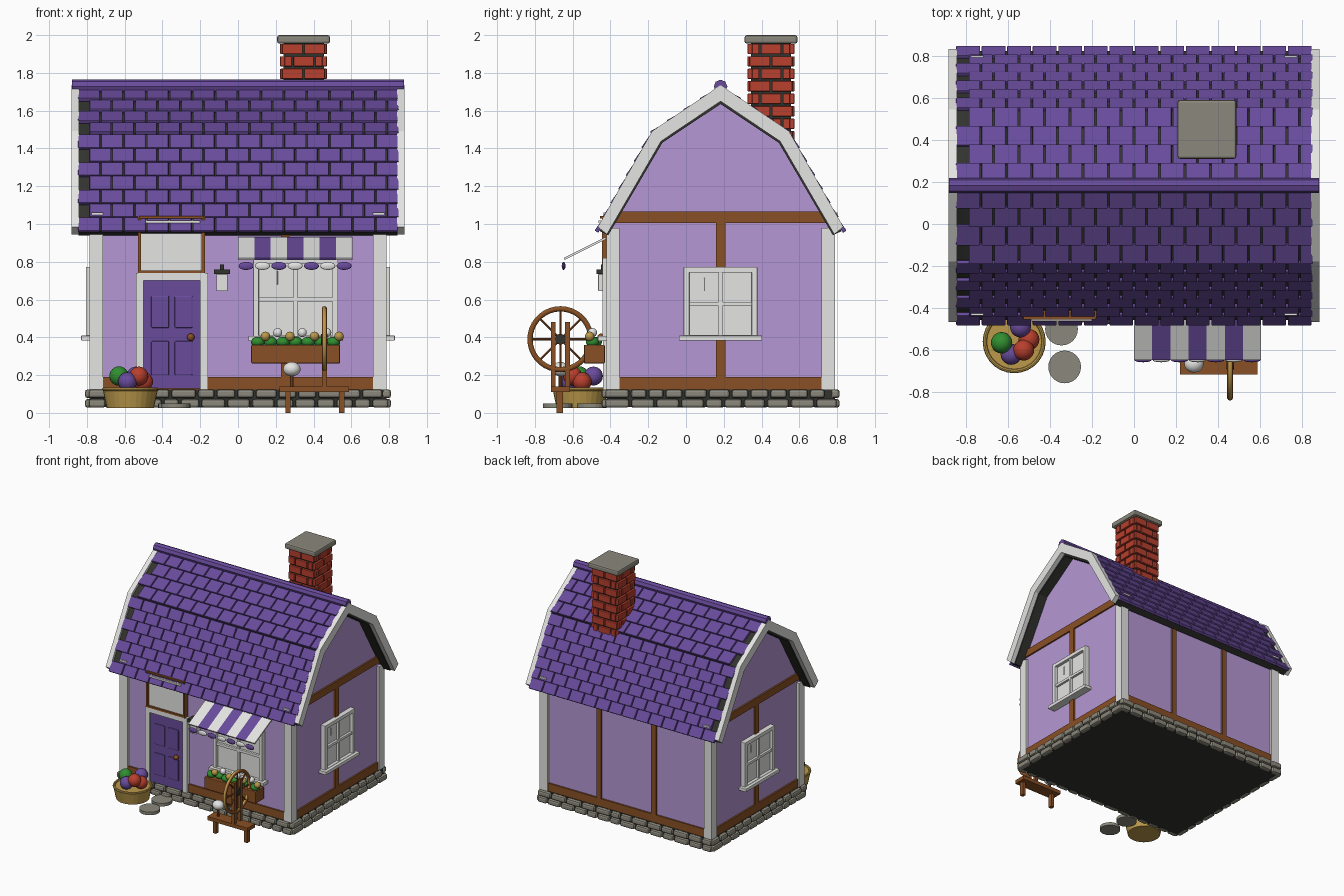
import bpy, bmesh, math, random
from mathutils import Matrix, Vector

if "Cube" in bpy.data.objects:
    bpy.data.objects.remove(bpy.data.objects["Cube"])

random.seed(4)
YC = 0.183  # centre line of the house


def material(name, rgb):
    m = bpy.data.materials.new(name)
    m.diffuse_color = (*rgb, 1)
    m.use_nodes = True
    m.node_tree.nodes["Principled BSDF"].inputs["Base Color"].default_value = m.diffuse_color
    return m


PURPLE = material("purple", (0.14, 0.07, 0.33))
LAVENDER = material("lavender", (0.46, 0.31, 0.66))
WHITE = material("white", (0.78, 0.78, 0.77))
BROWN = material("brown", (0.25, 0.08, 0.018))
RED = material("brick red", (0.48, 0.05, 0.026))
STONE = material("stone grey", (0.26, 0.25, 0.20))
DARK = material("dark grey", (0.032, 0.034, 0.028))
GOLD = material("gold", (0.50, 0.32, 0.07))
GREEN = material("green", (0.03, 0.27, 0.03))


def finish(name, bm, mat, bevel=0.0, smooth=False):
    bmesh.ops.recalc_face_normals(bm, faces=bm.faces)
    for f in bm.faces:
        f.smooth = smooth
    me = bpy.data.meshes.new(name)
    bm.to_mesh(me)
    bm.free()
    me.materials.append(mat)
    ob = bpy.data.objects.new(name, me)
    bpy.context.collection.objects.link(ob)
    if bevel:
        mod = ob.modifiers.new("bevel", 'BEVEL')
        mod.width, mod.segments = bevel, 2
    return ob


def boxes(name, mat, items, bevel=0.0, M=Matrix()):
    """Each item: x0, x1, y0, y1, z0, z1 and optionally a matrix."""
    bm = bmesh.new()
    for it in items:
        x0, x1, y0, y1, z0, z1 = it[:6]
        L = it[6] if len(it) > 6 else Matrix()
        T = Matrix.Translation(((x0 + x1) / 2, (y0 + y1) / 2, (z0 + z1) / 2))
        S = Matrix.Diagonal((x1 - x0, y1 - y0, z1 - z0, 1))
        bmesh.ops.create_cube(bm, size=1, matrix=M @ L @ T @ S)
    return finish(name, bm, mat, bevel)


def balls(name, mat, centres, radius):
    bm = bmesh.new()
    r = radius if isinstance(radius, tuple) else (radius,) * 3
    for c in centres:
        bmesh.ops.create_uvsphere(bm, u_segments=20, v_segments=12, radius=1,
                                  matrix=Matrix.Translation(c) @ Matrix.Diagonal((*r, 1)))
    return finish(name, bm, mat, smooth=True)


def rods(name, mat, pairs, r1, r2=None, sides=24):
    bm = bmesh.new()
    for a, b in pairs:
        a, b = Vector(a), Vector(b)
        R = (b - a).to_track_quat('Z', 'Y').to_matrix().to_4x4()
        bmesh.ops.create_cone(bm, cap_ends=True, segments=sides, radius1=r1, radius2=r2 or r1,
                              depth=(b - a).length, matrix=Matrix.Translation((a + b) / 2) @ R)
    return finish(name, bm, mat)


def prism(name, mat, half, x0, x1, inner=None):
    """Extrude along x a (distance, z) half profile mirrored about the centre line."""
    full = lambda h: [(YC - d, z) for d, z in reversed(h)] + [(YC + d, z) for d, z in h[1:]]
    pts = full(half) + (full(inner)[::-1] if inner else [])
    bm = bmesh.new()
    f = bm.faces.new([bm.verts.new((x0, y, z)) for y, z in pts])
    ext = bmesh.ops.extrude_face_region(bm, geom=[f])
    bmesh.ops.translate(bm, vec=(x1 - x0, 0, 0), verts=[v for v in ext["geom"] if isinstance(v, bmesh.types.BMVert)])
    return finish(name, bm, mat)


# Walls, gables and timber
prism("walls", LAVENDER, [(0, 1.65), (0.318, 1.44), (0.585, 0.96), (0.585, 0.12)], -0.765, 0.765)
boxes("corner_posts", WHITE, [(x - 0.035, x + 0.035, y - 0.035, y + 0.035, 0.125, 0.98)
                              for x in (-0.75, 0.75) for y in (YC - 0.57, YC + 0.57)])
timber = []
for s in (-1, 1):
    x, y = s * 0.768, YC + s * 0.588
    timber += [(x - .01, x + .01, YC - 0.54, YC + 0.54, 0.125, 0.19),
               (x - .01, x + .01, YC - 0.57, YC + 0.57, 1.005, 1.065),
               (x - .01, x + .01, YC - 0.025, YC + 0.025, 0.19, 1.005),
               (-0.72, 0.72, y - .01, y + .01, 0.125, 0.19)]
    timber += [(p - 0.022, p + 0.022, y - .01, y + .01, 0.19, 0.98) for p in (-0.25, 0.25)]
boxes("timber_beams", BROWN, timber)

# Foundation with two courses of stones
boxes("foundation_core", DARK, [(-0.785, 0.785, YC - 0.605, YC + 0.605, 0.03, 0.125)])
stones = []
for z in (0.028, 0.079):
    for turn, half, out in ((0, 0.78, 0.605), (1, 0.60, 0.785), (2, 0.78, 0.605), (3, 0.60, 0.785)):
        M = Matrix.Translation((0, YC, 0)) @ Matrix.Rotation(turn * math.pi / 2, 4, 'Z')
        p = -half - 0.01
        while p < half - 0.04:
            q = min(p + random.uniform(0.075, 0.13), half + 0.015)
            stones.append((p, q, -out - 0.025, -out + 0.02, z, z + 0.045, M))
            p = q + 0.012
boxes("foundation_stones", STONE, stones, 0.013)

# Gambrel roof: dark slab, shingles, gable trim and ridge
ROOF = [(0, 1.71), (0.352, 1.475), (0.64, 0.962)]
prism("roof_slab", DARK, ROOF, -0.845, 0.845, [(0, 1.635), (0.308, 1.43), (0.595, 0.94)])
shingles = []
for s in (-1, 1):
    row = 0
    for (a, b), n in zip(((ROOF[2], ROOF[1]), (ROOF[1], ROOF[0])), (7, 4)):
        L = math.dist(a, b)
        up = Vector((0, s * (b[0] - a[0]) / L, (b[1] - a[1]) / L))
        nor = Vector((0, s * up.z, abs(up.y)))
        for i in range(n):
            c = Vector((0, YC + s * a[0], a[1])) + up * (L / n * i)
            M = Matrix.Translation(c) @ Matrix((Vector((1, 0, 0)), up, nor)).transposed().to_4x4()
            M = M @ Matrix.Rotation(-0.10, 4, 'X')
            x = -0.85 + 0.06 * (row % 2)
            while x < 0.82:
                shingles.append((x + .004, min(x + 0.1175, 0.85), -0.012, L / n - 0.012, 0.002, 0.024, M))
                x += 0.1214
            row += 1
boxes("roof_shingles", PURPLE, shingles, 0.004)
for s, side in ((-1, "left"), (1, "right")):
    prism(side + "_gable_trim", WHITE, [(0, 1.735), (0.362, 1.492), (0.65, 0.985)], s * 0.842, s * 0.882,
          [(0, 1.65), (0.315, 1.438), (0.602, 0.945)])
rods("ridge_cap", PURPLE, [((-0.88, YC, 1.728), (0.88, YC, 1.728))], 0.036, sides=8)
boxes("roof_clips", WHITE, [(x - .03, x + .03, YC + s * 0.607 - .012, YC + s * 0.607 + .012, 1.045, 1.062)
                            for x in (-0.745, 0.745) for s in (-1, 1)])

# Chimney: mortar core, staggered bricks, stone cap
CX, CY = 0.347, 0.45
boxes("chimney_core", DARK, [(CX - .107, CX + .107, CY - .107, CY + .107, 1.3, 1.96)])
bricks = []
for r in range(10):
    z = 1.30 + r * 0.066
    for t in range(4):
        M = Matrix.Translation((CX, CY, 0)) @ Matrix.Rotation(t * math.pi / 2, 4, 'Z')
        cuts = [-0.118, 0, 0.118] if (r + t) % 2 else [-0.105, -0.058, 0.058, 0.105]
        bricks += [(a + .005, b - .005, -0.124, -0.10, z + .006, z + .06, M) for a, b in zip(cuts, cuts[1:])]
boxes("chimney_bricks", RED, bricks, 0.004)
boxes("chimney_cap", STONE, [(CX - .14, CX + .14, CY - .14, CY + .14, 1.955, 2.0)], 0.012)


# Windows, built facing front and turned to each wall
def window(name, M, w, h):
    a, b, t = w / 2, h / 2, 0.03
    items = [(-a, a, -0.015, 0.01, -b, b), (-a, -a + t, -0.04, 0, -b, b), (a - t, a, -0.04, 0, -b, b),
             (-a, a, -0.04, 0, b - t, b), (-a, a, -0.04, 0, -b, -b + t),
             (-.011, .011, -0.033, 0, -b, b), (-a, a, -0.033, 0, -.011, .011),
             (-a - .025, a + .025, -0.065, 0, -b, -b + .027),
             (-a * .45, -a * .42, -0.02, 0, b * .35, b * .7)]
    boxes(name, WHITE, items, 0.003, M)


window("front_window", Matrix.Translation((0.305, -0.402, 0.60)), 0.45, 0.44)
for s, side in ((-1, "left"), (1, "right")):
    window(side + "_window", Matrix.Translation((s * 0.765, YC, 0.577)) @ Matrix.Rotation(s * math.pi / 2, 4, 'Z'),
           0.39, 0.39)

# Front door with raised panels and the panel above
boxes("door_frame", WHITE, [(-0.54, -0.50, -0.44, -0.39, 0.125, 0.74), (-0.20, -0.16, -0.44, -0.39, 0.125, 0.74),
                            (-0.50, -0.20, -0.44, -0.39, 0.70, 0.74)])
boxes("door", PURPLE, [(-0.50, -0.20, -0.43, -0.39, 0.13, 0.70)])
boxes("door_panels", PURPLE, [(x, x + .095, -0.44, -0.42, z0, z1) for x in (-0.46, -0.335)
                              for z0, z1 in ((0.2, 0.38), (0.45, 0.62))], 0.006)
balls("door_knob", BROWN, [(-0.25, -0.45, 0.40)], 0.02)
boxes("upper_panel", WHITE, [(-0.515, -0.19, -0.43, -0.39, 0.75, 1.02), (-0.49, -0.20, -0.462, -0.39, 1.005, 1.018)])
boxes("upper_panel_frame", BROWN, [(-0.53, -0.513, -0.445, -0.39, 0.74, 1.04), (-0.192, -0.175, -0.445, -0.39, 0.74, 1.04),
                                   (-0.53, -0.175, -0.445, -0.39, 0.74, 0.755), (-0.525, -0.18, -0.455, -0.39, 1.03, 1.042)])

# Wall lantern
boxes("lantern_glass", WHITE, [(-0.115, -0.055, -0.465, -0.41, 0.645, 0.735)], 0.004)
boxes("lantern_cap", DARK, [(-0.128, -0.042, -0.475, -0.40, 0.735, 0.76), (-0.095, -0.075, -0.45, -0.43, 0.76, 0.785)])

# Striped awning with scallops
slope = Matrix.Translation((0, -0.425, 0.925)) @ Matrix.Rotation(math.atan2(0.11, 0.22), 4, 'X')
w = 0.605 / 7
for k, (a, b) in enumerate(((WHITE, PURPLE), (PURPLE, WHITE))):
    ids = range(k, 7, 2)
    boxes(("white", "purple")[k] + "_awning_stripes", a, [(i * w, i * w + w, -0.246, 0, -0.006, 0.006, slope) for i in ids])
    balls(("purple", "white")[k] + "_awning_scallops", b, [(i * w + w / 2, -0.648, 0.778) for i in ids], (0.04, 0.01, 0.021))

# Flower box
boxes("flower_box", BROWN, [(0.07, 0.54, -0.54, -0.43, 0.262, 0.36)], 0.005)
balls("flower_leaves", GREEN, [(0.105 + i * 0.0667, -0.495 + 0.015 * (i % 2), 0.375) for i in range(7)], (0.036, 0.035, 0.028))
balls("gold_flowers", GOLD, [(0.145 + i * 0.13, -0.51, 0.405) for i in range(4)], 0.025)
balls("white_flowers", WHITE, [(0.21 + i * 0.13, -0.495, 0.425) for i in range(3)], 0.024)

# Basket of yarn balls
rods("basket", GOLD, [((-0.57, -0.56, 0.025), (-0.57, -0.56, 0.125))], 0.125, 0.146, 28)
bpy.ops.mesh.primitive_torus_add(major_radius=0.14, minor_radius=0.01, major_segments=28, minor_segments=8,
                                 location=(-0.57, -0.56, 0.125))
bpy.context.object.name = "basket_rim"
bpy.context.object.data.materials.append(GOLD)
balls("green_yarn", GREEN, [(-0.63, -0.565, 0.195)], 0.051)
balls("red_yarn", RED, [(-0.50, -0.55, 0.165), (-0.525, -0.60, 0.195)], 0.05)
balls("purple_yarn", PURPLE, [(-0.54, -0.49, 0.195), (-0.585, -0.62, 0.165)], 0.05)

# Stepping stones
rods("stepping_stones", STONE, [((x, y, 0.025), (x, y, 0.05)) for x, y in ((-0.345, -0.50), (-0.33, -0.68))], 0.078)

# Spinning wheel on a bench
WX, WY, WZ = 0.457, -0.665, 0.39
boxes("bench", BROWN, [(0.22, 0.587, -0.715, -0.615, 0.11, 0.14)]
      + [(x - .014, x + .014, -0.685, -0.652, 0, 0.115) for x in (0.265, 0.55)]
      + [(WX - .013, WX + .013, y - .013, y + .013, 0.14, 0.48) for y in (-0.703, -0.627)])
bpy.ops.mesh.primitive_torus_add(major_radius=0.161, minor_radius=0.014, major_segments=36, minor_segments=10,
                                 location=(WX, WY, WZ), rotation=(0, math.pi / 2, 0))
wheel = bpy.context.object
wheel.name = "wheel_rim"
wheel.data.materials.append(BROWN)
wheel.data.materials.append(GOLD)
for p in wheel.data.polygons:
    p.material_index = int(abs(p.normal.z) < 0.7)
    p.use_smooth = True
rods("wheel_spokes", BROWN, [((WX, WY - .16 * math.cos(a), WZ - .16 * math.sin(a)),
                              (WX, WY + .16 * math.cos(a), WZ + .16 * math.sin(a)))
                             for a in (math.pi * i / 4 for i in range(4))], 0.006, sides=8)
rods("wheel_hub", DARK, [((WX - .018, WY, WZ), (WX + .018, WY, WZ))], 0.028)
rods("wool_spindle", BROWN, [((0.285, WY, 0.14), (0.285, WY, 0.22))], 0.01, sides=10)
balls("wool_ball", WHITE, [(0.285, WY, 0.232)], (0.046, 0.042, 0.038))
